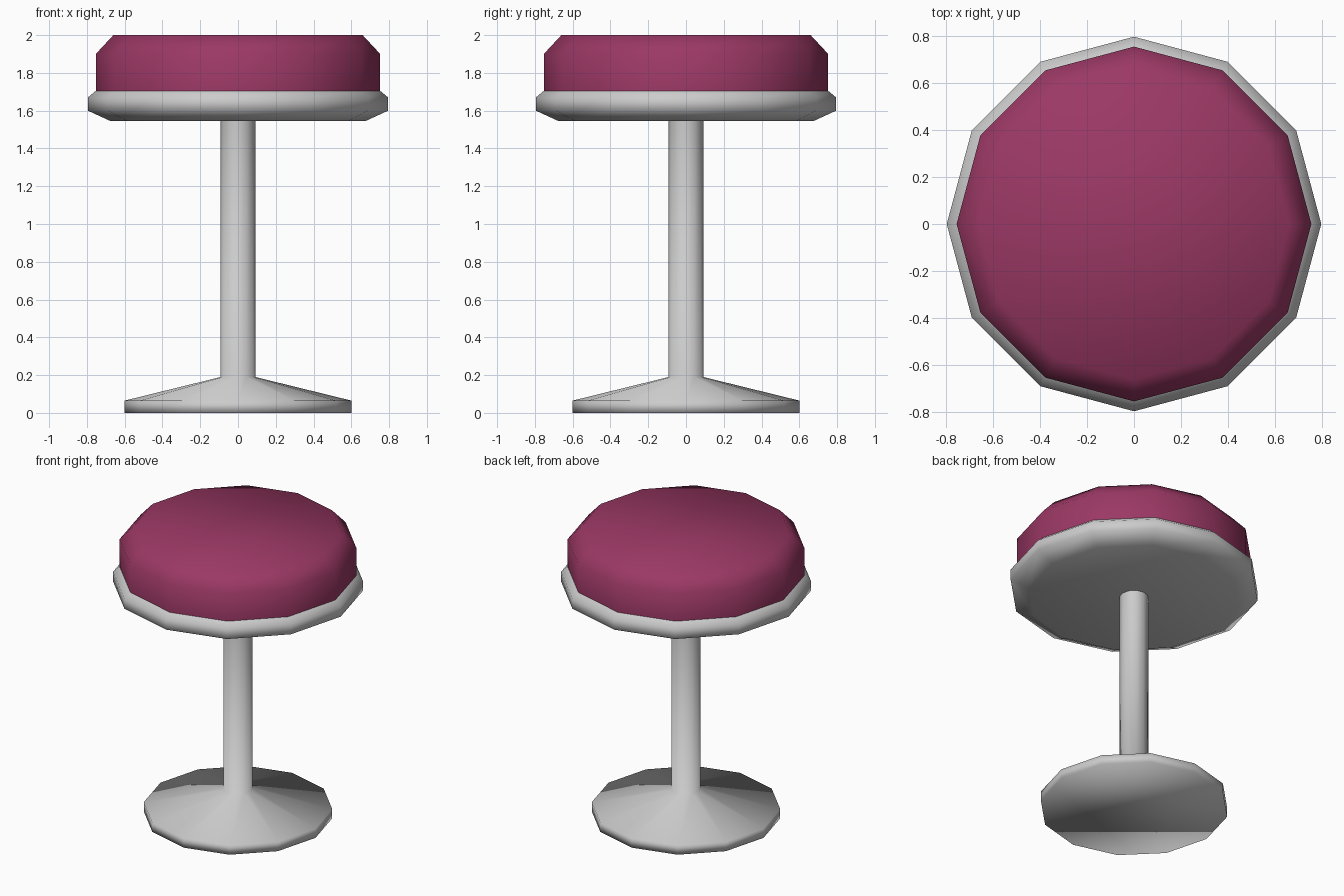
import bpy, bmesh
from math import cos, sin, tau

if "Cube" in bpy.data.objects:
    bpy.data.objects.remove(bpy.data.objects["Cube"])

SIDES = 12


def lathe(name, profile, cap_bottom=False, cap_top=False, color=None):
    """Spin a bottom-to-top (radius, height) profile into a 12-sided smooth mesh."""
    bm = bmesh.new()
    rings = [[bm.verts.new((r * cos(tau * i / SIDES), r * sin(tau * i / SIDES), z))
              for i in range(SIDES)] for r, z in profile]
    for low, high in zip(rings, rings[1:]):
        for i in range(SIDES):
            j = (i + 1) % SIDES
            bm.faces.new((low[i], low[j], high[j], high[i]))
    if cap_bottom:
        bm.faces.new(rings[0][::-1])
    if cap_top:
        bm.faces.new(rings[-1])
    for face in bm.faces:
        face.smooth = True
    mesh = bpy.data.meshes.new(name)
    bm.to_mesh(mesh)
    bm.free()
    if color:
        mat = bpy.data.materials.new(name + "_material")
        mat.diffuse_color = color
        mat.use_nodes = True
        mat.node_tree.nodes["Principled BSDF"].inputs["Base Color"].default_value = mat.diffuse_color
        mesh.materials.append(mat)
    obj = bpy.data.objects.new(name, mesh)
    bpy.context.collection.objects.link(obj)
    return obj


# Flared foot running up into the post
lathe("base_and_post", [(0.6, 0), (0.6, 0.065), (0.092, 0.19), (0.092, 1.545)],
      cap_bottom=True)

# Metal tray around the underside of the seat
lathe("seat_rim", [(0.675, 1.545), (0.795, 1.6), (0.795, 1.67), (0.753, 1.705)],
      cap_bottom=True)

# Padded cushion with a chamfered top edge
lathe("seat_cushion", [(0.753, 1.705), (0.753, 1.9), (0.66, 2.0)],
      cap_top=True, color=(0.33, 0.04, 0.13, 1))
